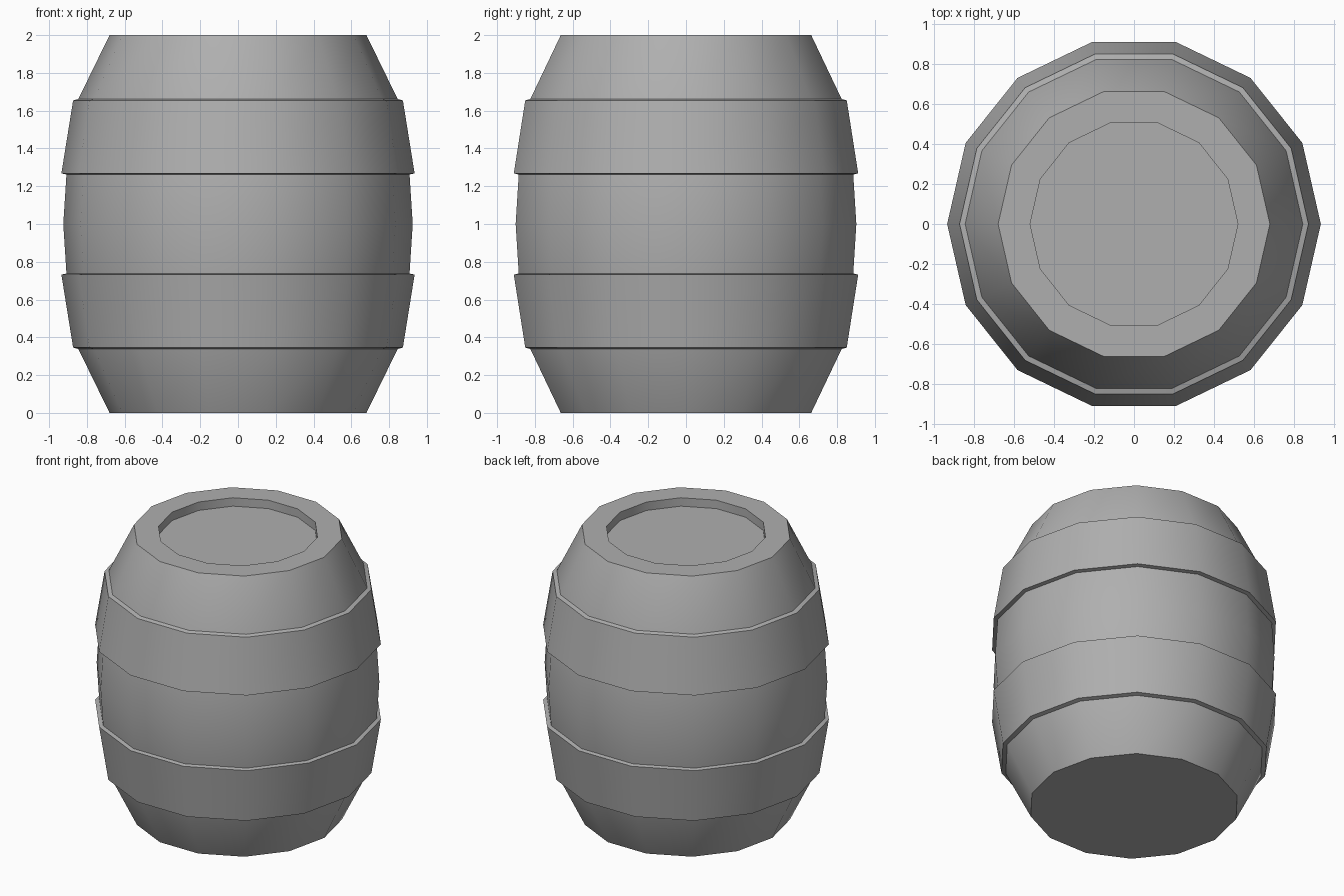
import bpy, bmesh, math

if "Cube" in bpy.data.objects:
    bpy.data.objects.remove(bpy.data.objects["Cube"])

SIDES = 14

# Dark grey used by every part
grey = bpy.data.materials.new("dark_grey")
grey.diffuse_color = (0.43, 0.43, 0.43, 1)
grey.use_nodes = True
grey.node_tree.nodes["Principled BSDF"].inputs["Base Color"].default_value = grey.diffuse_color


def lathe(name, profile, cap_ends=False):
    """Revolve an (r, z) profile, listed from bottom to top, about z."""
    bm = bmesh.new()
    rings = []
    for r, z in profile:
        rings.append([bm.verts.new((r * math.cos(2 * math.pi * i / SIDES),
                                    r * math.sin(2 * math.pi * i / SIDES), z))
                      for i in range(SIDES)])
    for a, b in zip(rings, rings[1:]):
        for i in range(SIDES):
            j = (i + 1) % SIDES
            bm.faces.new((a[i], a[j], b[j], b[i]))
    if cap_ends:
        bm.faces.new(rings[0][::-1])
        bm.faces.new(rings[-1])
    mesh = bpy.data.meshes.new(name)
    bm.to_mesh(mesh)
    bm.free()
    mesh.materials.append(grey)
    obj = bpy.data.objects.new(name, mesh)
    bpy.context.collection.objects.link(obj)
    bpy.ops.object.select_all(action='DESELECT')
    obj.select_set(True)
    bpy.context.view_layer.objects.active = obj
    bpy.ops.object.shade_smooth_by_angle(angle=math.radians(30))
    return obj


# Bulging body with a flat base and a recessed lid
lathe("barrel_body", [(0.68, 0), (0.845, 0.338), (0.908, 0.735), (0.925, 1.0),
                      (0.908, 1.265), (0.845, 1.662), (0.68, 2.0),
                      (0.52, 2.0), (0.52, 1.94)], cap_ends=True)

# Two wide hoops, mirrored about mid height
hoop = [(0.845, 0.338), (0.873, 0.346), (0.935, 0.732), (0.908, 0.738)]
lathe("lower_hoop", hoop)
lathe("upper_hoop", [(r, 2 - z) for r, z in reversed(hoop)])
